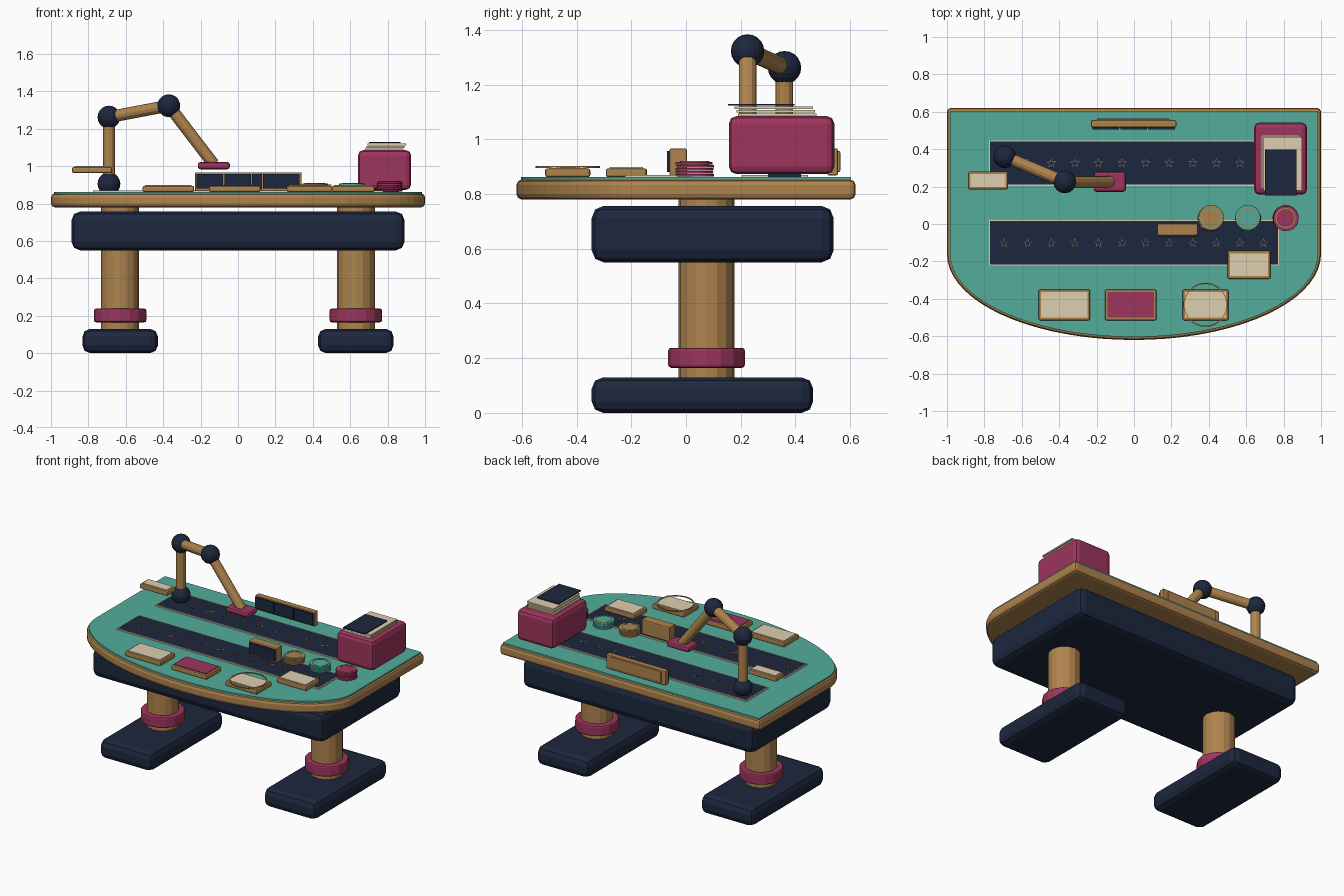
import bpy, bmesh, math, random
from mathutils import Vector

if "Cube" in bpy.data.objects:
    bpy.data.objects.remove(bpy.data.objects["Cube"])

random.seed(4)


def material(name, rgb):
    m = bpy.data.materials.new(name)
    m.diffuse_color = (*rgb, 1)
    m.use_nodes = True
    m.node_tree.nodes["Principled BSDF"].inputs["Base Color"].default_value = m.diffuse_color
    return m


WOOD = material("wood", (0.43, 0.23, 0.075))
NAVY = material("navy", (0.012, 0.02, 0.048))
BERRY = material("berry", (0.34, 0.035, 0.11))
TEAL = material("teal", (0.087, 0.42, 0.33))
CREAM = material("cream", (0.73, 0.63, 0.43))


def finish(name, bm, mat, bevel=0, segs=2):
    bmesh.ops.recalc_face_normals(bm, faces=bm.faces[:])
    me = bpy.data.meshes.new(name)
    bm.to_mesh(me)
    bm.free()
    ob = bpy.data.objects.new(name, me)
    bpy.context.collection.objects.link(ob)
    me.materials.append(mat)
    if bevel:
        mod = ob.modifiers.new("bevel", 'BEVEL')
        mod.width, mod.segments, mod.limit_method = bevel, segs, 'ANGLE'
        mod.angle_limit = math.radians(40)
    return ob


def box(name, x, y, z, mat, bevel=0, segs=2):
    """Box from (min, max) ranges on each axis."""
    bm = bmesh.new()
    bmesh.ops.create_cube(bm, size=1)
    for v in bm.verts:
        v.co = Vector([(r[0] + r[1]) / 2 + c * (r[1] - r[0]) for r, c in zip((x, y, z), v.co)])
    return finish(name, bm, mat, bevel, segs)


def rod(name, a, b, r, mat, sides=16, bevel=0):
    """Cylinder between two points."""
    a, b = Vector(a), Vector(b)
    bm = bmesh.new()
    bmesh.ops.create_cone(bm, cap_ends=True, segments=sides, radius1=r, radius2=r, depth=(b - a).length)
    ob = finish(name, bm, mat, bevel)
    ob.location = (a + b) / 2
    ob.rotation_euler = (b - a).to_track_quat('Z', 'Y').to_euler()
    return ob


def ball(name, p, r, mat):
    bm = bmesh.new()
    bmesh.ops.create_uvsphere(bm, u_segments=16, v_segments=10, radius=r)
    finish(name, bm, mat).location = p


def prism(name, pts, z0, z1, mat, bevel=0):
    bm = bmesh.new()
    face = bm.faces.new([bm.verts.new((x, y, z0)) for x, y in pts])
    ext = bmesh.ops.extrude_face_region(bm, geom=[face])
    bmesh.ops.translate(bm, vec=(0, 0, z1 - z0), verts=[g for g in ext["geom"] if isinstance(g, bmesh.types.BMVert)])
    return finish(name, bm, mat, bevel)


def band(name, outer, inner, z0, z1, mat):
    """Closed loop strip between two matching outlines."""
    bm = bmesh.new()
    rings = [[bm.verts.new((x, y, z)) for x, y in pts]
             for pts, z in ((outer, z0), (outer, z1), (inner, z1), (inner, z0))]
    n = len(outer)
    for k in range(4):
        p, q = rings[k], rings[(k + 1) % 4]
        for i in range(n):
            bm.faces.new((p[i], p[(i + 1) % n], q[(i + 1) % n], q[i]))
    return finish(name, bm, mat)


def circle(cx, cy, r, n):
    return [(cx + r * math.cos(i * math.tau / n), cy + r * math.sin(i * math.tau / n)) for i in range(n)]


def rect(x0, x1, y0, y1):
    return [(x0, y0), (x1, y0), (x1, y1), (x0, y1)]


def table_outline(inset):
    w, h = 1 - inset, 0.46 - inset
    arc = [(-w * math.cos(t), -0.16 - h * math.sin(t)) for t in (math.pi * i / 36 for i in range(37))]
    return arc + [(w, 0.62 - inset), (-w, 0.62 - inset)]


# Table top and felt
prism("table_top", table_outline(0), 0.78, 0.853, WOOD, 0.02)
prism("felt", table_outline(0.016), 0.85, 0.862, TEAL)

# Under-table body and two pedestals
box("table_body", (-0.89, 0.89), (-0.345, 0.54), (0.55, 0.757), NAVY, 0.045)
for side, x in (("left", -0.63), ("right", 0.63)):
    rod(side + "_column", (x, 0.075, 0.1), (x, 0.075, 0.8), 0.102, WOOD)
    rod(side + "_collar", (x, 0.075, 0.165), (x, 0.075, 0.238), 0.14, BERRY, 16, 0.01)
    box(side + "_foot", (x - 0.202, x + 0.202), (-0.345, 0.465), (0, 0.13), NAVY, 0.042)

# Card lanes with trim and star outlines
for lane, y0, y1 in (("back", 0.21, 0.44), ("front", -0.217, 0.015)):
    box(lane + "_lane", (-0.77, 0.77), (y0, y1), (0.86, 0.868), NAVY)
    band(lane + "_lane_trim", rect(-0.776, 0.776, y0 - 0.006, y1 + 0.006),
         rect(-0.77, 0.77, y0, y1), 0.86, 0.87, CREAM)
    yc = (y0 + y1) / 2
    for i in range(12):
        cx = -0.694 + 0.126 * i
        star = [[(cx + s * r * math.sin(k * math.pi / 5), yc + s * r * math.cos(k * math.pi / 5))
                 for k, r in ((k, 0.011 if k % 2 else 0.026) for k in range(10))] for s in (1, 0.8)]
        band(f"{lane}_star_{i + 1}", *star, 0.867, 0.87, WOOD)

# Card shoe with its stack of cards
box("card_shoe", (0.642, 0.925), (0.157, 0.542), (0.873, 1.085), BERRY, 0.027)
box("card_shoe_base", (0.70, 0.86), (0.30, 0.42), (0.86, 0.88), NAVY)
for i, z in enumerate((1.085, 1.098, 1.111)):
    d = 0.006 * i
    box(f"stack_card_{i + 1}", (0.68 + d, 0.885 + d), (0.19 - d, 0.477 - d), (z, z + 0.009), CREAM)
box("top_card", (0.70, 0.868), (0.153, 0.397), (1.123, 1.13), NAVY)


def plaque(name, x, y, z0, face):
    """Raised wooden button with a coloured plate."""
    box(name + "_base", x, y, (z0, z0 + 0.032), WOOD, 0.008)
    box(name + "_plate", (x[0] + 0.014, x[1] - 0.014), (y[0] + 0.014, y[1] - 0.014),
        (z0 + 0.025, z0 + 0.037), face)


plaque("left_button", (-0.51, -0.235), (-0.515, -0.35), 0.862, CREAM)
plaque("middle_button", (-0.155, 0.12), (-0.515, -0.35), 0.862, BERRY)
plaque("right_button", (0.26, 0.505), (-0.515, -0.35), 0.862, CREAM)
plaque("side_button", (0.5, 0.73), (-0.293, -0.143), 0.862, CREAM)
plaque("hint_sign", (-0.887, -0.673), (0.185, 0.28), 0.963, CREAM)

# Betting ring over the right button
band("betting_ring", circle(0.382, -0.432, 0.118, 40), circle(0.382, -0.432, 0.111, 40), 0.896, 0.902, WOOD)

# Chip stacks with rim bands
for name, x, mat, n in (("wood", 0.41, WOOD, 4), ("teal", 0.61, TEAL, 4), ("berry", 0.81, BERRY, 5)):
    for i in range(n):
        cx, cy = x + random.uniform(-.003, .003), 0.032 + random.uniform(-.003, .003)
        z = 0.864 + 0.011 * i
        rod(f"{name}_chip_{i + 1}", (cx, cy, z), (cx, cy, z + 0.0095), 0.068, mat, 20, 0.002)
    top = 0.862 + 0.011 * n
    band(name + "_chip_rim", circle(x, 0.032, 0.054, 20), circle(x, 0.032, 0.048, 20),
         top, top + 0.003, TEAL if mat is WOOD else WOOD)

# Score displays with dark front panels
box("back_display", (-0.23, 0.226), (0.517, 0.555), (0.868, 0.967), WOOD, 0.006)
box("back_display_ridge", (-0.2, 0.19), (0.535, 0.564), (0.88, 0.958), WOOD, 0.006)
for i in range(3):
    x = -0.222 + 0.149 * i
    box(f"back_panel_{i + 1}", (x, x + 0.142), (0.505, 0.52), (0.88, 0.958), NAVY)
box("front_display", (0.125, 0.34), (-0.06, 0.003), (0.866, 0.967), WOOD, 0.006)
box("front_panel", (0.135, 0.33), (-0.07, -0.055), (0.88, 0.957), NAVY)

# Dealing arm: joints, links and hand
base, elbow, wrist, tip = (-0.69, 0.36, 0.905), (-0.69, 0.36, 1.262), (-0.37, 0.225, 1.323), (-0.13, 0.225, 1.01)
for name, p in (("base_joint", base), ("elbow_joint", elbow), ("wrist_joint", wrist)):
    ball("arm_" + name, p, 0.061, NAVY)
for name, a, b in (("post", base, elbow), ("upper_link", elbow, wrist), ("fore_link", wrist, tip)):
    rod("arm_" + name, a, b, 0.032, WOOD, 12)
box("arm_hand", (-0.215, -0.043), (0.172, 0.28), (0.983, 1.022), BERRY, 0.014)
